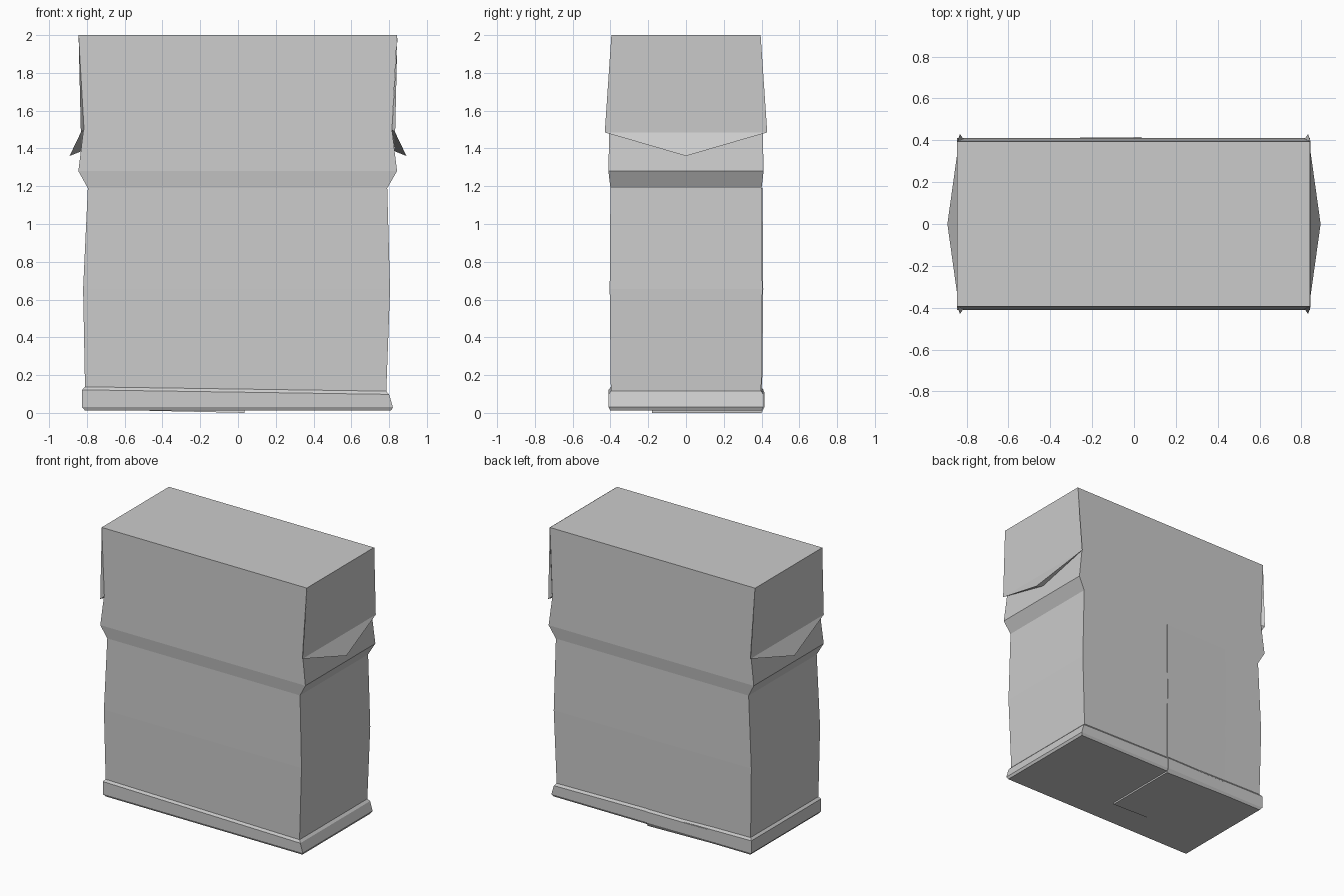
import bpy

if "Cube" in bpy.data.objects:
    bpy.data.objects.remove(bpy.data.objects["Cube"])


def make_mesh(name, verts, faces):
    mesh = bpy.data.meshes.new(name)
    mesh.from_pydata(verts, [], faces)
    mesh.update()
    obj = bpy.data.objects.new(name, mesh)
    bpy.context.collection.objects.link(obj)
    return obj


# Cross-sections from bottom to top: x left, x right, half depth, z left, z right
RINGS = [
    (-0.81, 0.81, 0.40, 0.012, 0.012),
    (-0.825, 0.82, 0.41, 0.03, 0.03),
    (-0.825, 0.80, 0.41, 0.122, 0.098),
    (-0.81, 0.785, 0.398, 0.138, 0.115),
    (-0.82, 0.805, 0.404, 0.655, 0.655),
    (-0.795, 0.79, 0.40, 1.19, 1.19),
    (-0.845, 0.842, 0.411, 1.28, 1.28),
    (-0.818, 0.815, 0.406, 1.50, 1.50),
    (-0.845, 0.842, 0.395, 2.0, 2.0),
]

# Folded bag body: stacked rectangles with closed ends
verts, faces = [], []
for xl, xr, d, zl, zr in RINGS:
    verts += [(xl, -d, zl), (xr, -d, zr), (xr, d, zr), (xl, d, zl)]
for r in range(len(RINGS) - 1):
    for i in range(4):
        a, b = r * 4 + i, r * 4 + (i + 1) % 4
        faces.append((a, b, b + 4, a + 4))
last = len(verts) - 4
faces += [(3, 2, 1, 0), (last, last + 1, last + 2, last + 3)]
make_mesh("bag_body", verts, faces)

# Pointed side flaps hanging from the top edges
for side, name in ((1, "right_flap"), (-1, "left_flap")):
    flap = [(side * x, y, z) for x, y, z in (
        (0.844, -0.395, 2.0), (0.844, 0.395, 2.0),
        (0.832, 0.43, 1.485), (0.832, -0.43, 1.485),
        (0.892, 0.0, 1.36), (0.83, 0.0, 1.385),
        (0.815, 0.406, 1.50), (0.815, -0.406, 1.50))]
    loops = [(0, 1, 2, 3), (3, 2, 4), (4, 2, 5), (3, 4, 5),
             (2, 6, 5), (7, 3, 5), (1, 6, 2), (0, 3, 7)]
    if side > 0:
        loops = [f[::-1] for f in loops]
    make_mesh(name, flap, [f[::-1] for f in loops])

# Overlapping paper seam on the back and underside: a very thin wedge
path = [(-0.18, 0.012, 0, -1), (0.40, 0.012, 0, -1)]
for xl, xr, d, zl, zr in RINGS[1:6]:
    path.append((d, (zl + zr) / 2, 1, 0))
verts, faces = [], []
for y, z, ny, nz in path:
    step = 0.005 if ny else 0.012
    verts += [(-0.5, y, z), (0.035, y + ny * step, z + nz * step), (0.035, y, z)]
for i in range(len(path) - 1):
    a = i * 3
    faces += [(a, a + 3, a + 4, a + 1), (a + 1, a + 4, a + 5, a + 2)]
make_mesh("back_seam", verts, faces)
